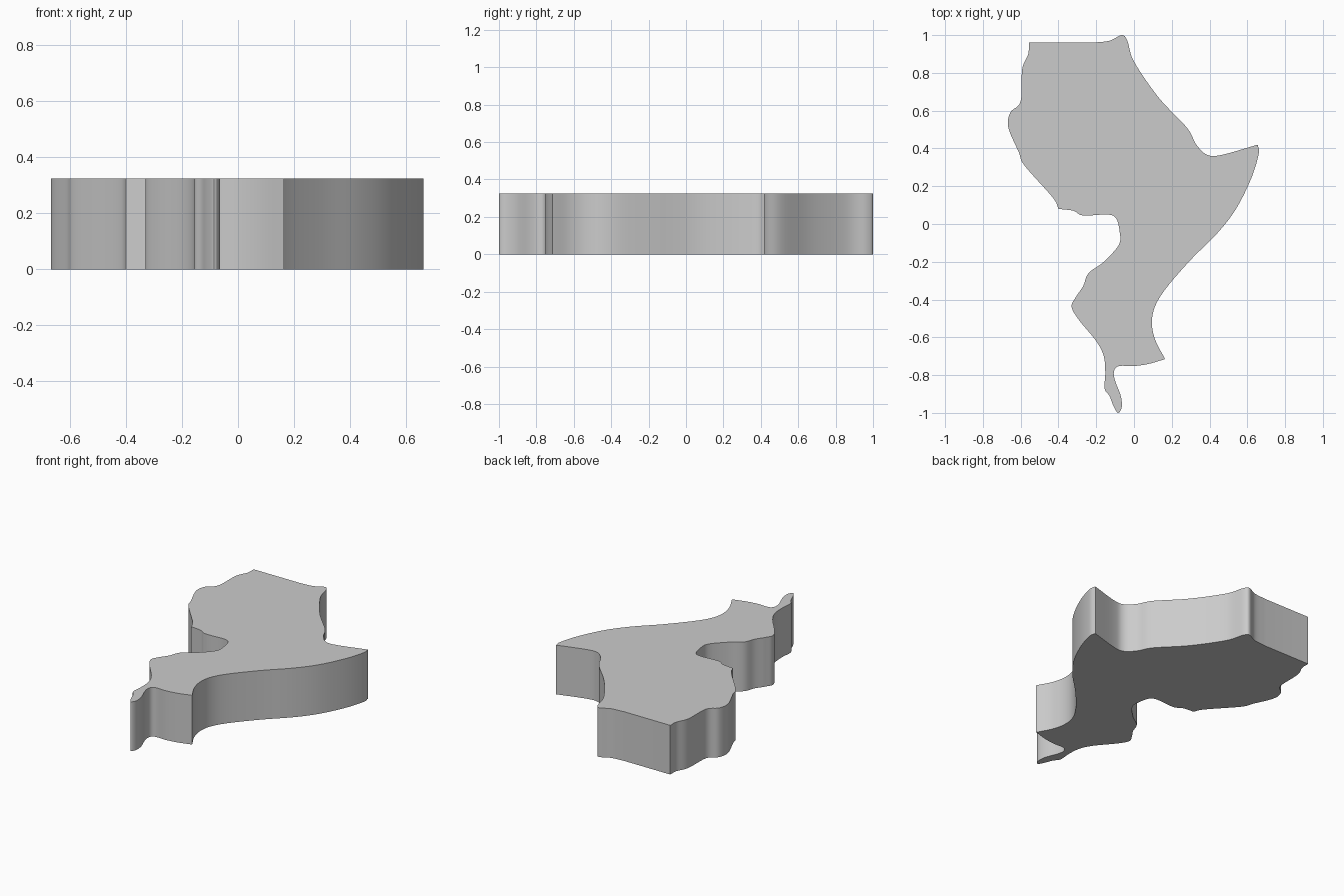
import bpy
import bmesh
import math
from mathutils import Vector

HEIGHT = 0.325
STEPS = 6

if "Cube" in bpy.data.objects:
    bpy.data.objects.remove(bpy.data.objects["Cube"], do_unlink=True)

# Outline as smooth runs that meet at sharp corners, clockwise from the back
north_east_edge = [(-.22, .96), (-.13, .97), (-.065, 1), (-.035, .97), (0, .86), (.13, .67),
                   (.28, .51), (.33, .42), (.39, .365), (.47, .367), (.655, .42)]
south_east_edge = [(.655, .42), (.66, .37), (.62, .24), (.54, .08), (.44, -.05), (.3, -.19),
                   (.17, -.34), (.11, -.44), (.095, -.53), (.115, -.62), (.165, -.715)]
south_west_edge = [(.165, -.715), (.08, -.74), (0, -.752), (-.08, -.752), (-.106, -.78),
                   (-.1, -.83), (-.07, -.91), (-.065, -.97), (-.085, -1), (-.11, -.96),
                   (-.13, -.91), (-.156, -.87), (-.152, -.79), (-.16, -.7), (-.2, -.62),
                   (-.29, -.51), (-.33, -.44), (-.31, -.39), (-.27, -.33), (-.24, -.26),
                   (-.16, -.2), (-.08, -.11), (-.076, -.04), (-.095, .03), (-.14, .05),
                   (-.27, .045), (-.32, .07), (-.4, .08)]
north_west_edge = [(-.4, .08), (-.43, .14), (-.58, .31), (-.61, .38), (-.665, .51),
                   (-.655, .59), (-.6, .65), (-.592, .82), (-.56, .9), (-.557, .96)]


def smooth_run(run):
    """Catmull-Rom curve through a run, leaving out its last point."""
    pts = [Vector(p) for p in run]
    pts = [pts[0] * 2 - pts[1]] + pts + [pts[-1] * 2 - pts[-2]]
    result = []
    for a, b, c, d in zip(pts, pts[1:], pts[2:], pts[3:]):
        for step in range(STEPS):
            t = step / STEPS
            result.append(b + (c - a) * (t / 2)
                          + (a * 2 - b * 5 + c * 4 - d) * (t * t / 2)
                          + (b * 3 - a - c * 3 + d) * (t ** 3 / 2))
    return result


def make_material(name, value):
    material = bpy.data.materials.new(name)
    material.use_nodes = True
    colour = (value, value, value, 1)
    material.diffuse_color = colour
    for node in material.node_tree.nodes:
        if node.type == "BSDF_PRINCIPLED":
            node.inputs["Base Color"].default_value = colour
    return material


def extrude_outline(name, outline, height, material):
    """Solid slab with flat caps and straight walls."""
    bm = bmesh.new()
    base = bm.faces.new([bm.verts.new((p.x, p.y, 0)) for p in outline])
    extruded = bmesh.ops.extrude_face_region(bm, geom=[base], use_keep_orig=True)
    top = [item for item in extruded["geom"] if isinstance(item, bmesh.types.BMVert)]
    bmesh.ops.translate(bm, verts=top, vec=(0, 0, height))
    bmesh.ops.recalc_face_normals(bm, faces=bm.faces)
    caps = [face for face in bm.faces if abs(face.normal.z) > 0.5]
    bmesh.ops.triangulate(bm, faces=caps)
    mesh = bpy.data.meshes.new(name)
    bm.to_mesh(mesh)
    bm.free()
    mesh.materials.append(material)
    obj = bpy.data.objects.new(name, mesh)
    bpy.context.collection.objects.link(obj)
    return obj


# Slab with smooth walls and crisp corners
outline = []
for edge in (north_east_edge, south_east_edge, south_west_edge, north_west_edge):
    outline += smooth_run(edge)
outline.append(Vector(north_west_edge[-1]))

slab = extrude_outline("region_slab", outline, HEIGHT, make_material("light_grey", 0.6))
bpy.ops.object.select_all(action="DESELECT")
slab.select_set(True)
bpy.context.view_layer.objects.active = slab
bpy.ops.object.shade_smooth_by_angle(angle=math.radians(30))
